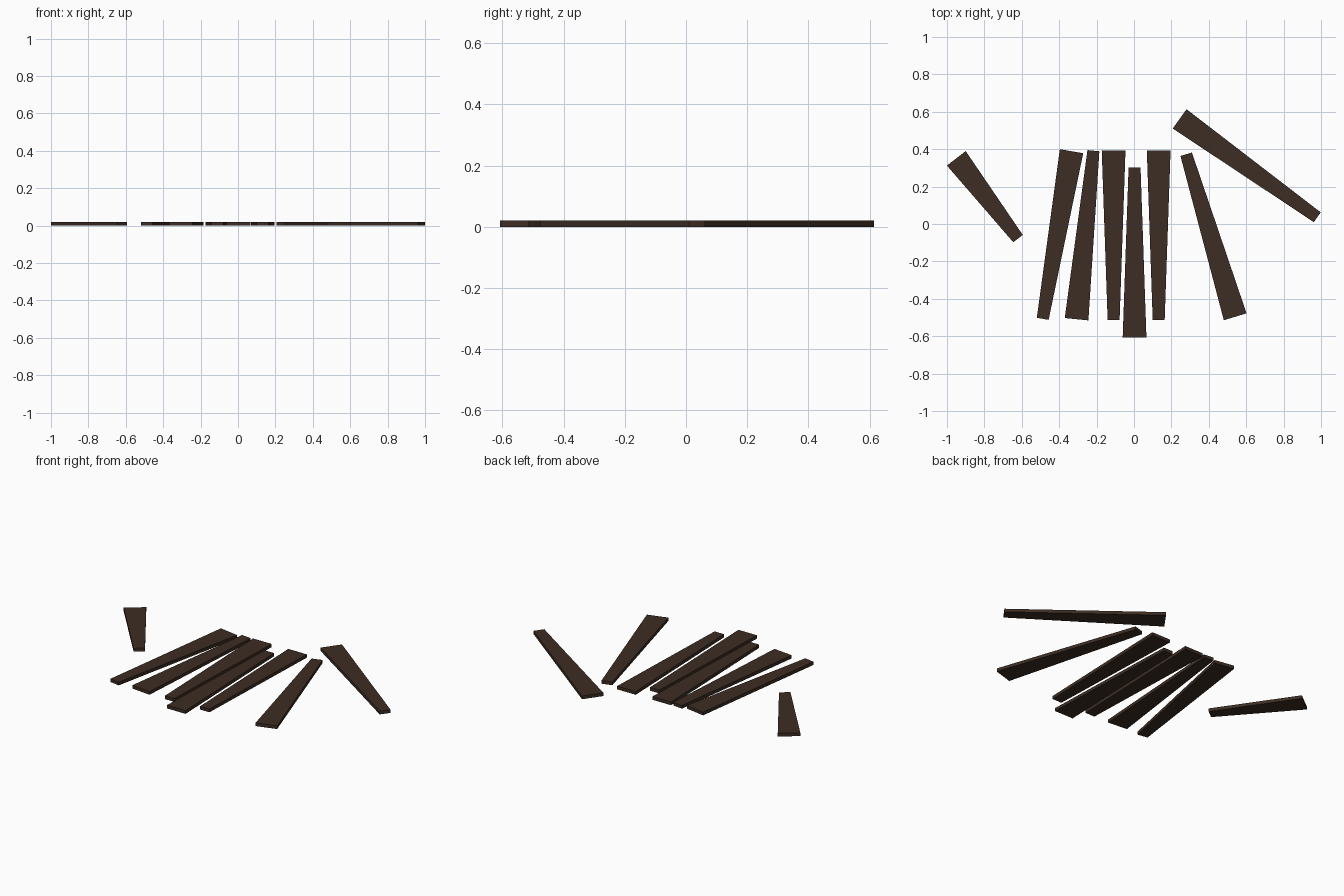
import bpy, bmesh
from mathutils import Vector

if "Cube" in bpy.data.objects:
    bpy.data.objects.remove(bpy.data.objects["Cube"])

THICK, WIDE, NARROW = 0.02, 0.127, 0.064

wood = bpy.data.materials.new("dark brown wood")
wood.diffuse_color = (0.045, 0.026, 0.017, 1)
wood.use_nodes = True
wood.node_tree.nodes["Principled BSDF"].inputs["Base Color"].default_value = wood.diffuse_color


def plank(name, wide_end, narrow_end):
    """Flat tapered board between the middles of its two ends."""
    a, b = Vector(wide_end), Vector(narrow_end)
    d = (b - a).normalized()
    side = Vector((-d.y, d.x))
    outline = [a - side * WIDE / 2, b - side * NARROW / 2,
               b + side * NARROW / 2, a + side * WIDE / 2]
    bm = bmesh.new()
    base = bm.faces.new([bm.verts.new((p.x, p.y, 0)) for p in outline])
    top = bmesh.ops.extrude_face_region(bm, geom=[base])["geom"]
    bmesh.ops.translate(bm, vec=(0, 0, THICK),
                        verts=[v for v in top if isinstance(v, bmesh.types.BMVert)])
    bmesh.ops.recalc_face_normals(bm, faces=bm.faces)
    mesh = bpy.data.meshes.new(name)
    bm.to_mesh(mesh)
    bm.free()
    mesh.materials.append(wood)
    bpy.context.collection.objects.link(bpy.data.objects.new(name, mesh))


# middle of wide end, middle of narrow end
planks = [
    ((-0.95, 0.351), (-0.62, -0.078)),     # short loose board
    ((-0.334, 0.389), (-0.488, -0.507)),
    ((-0.307, -0.509), (-0.217, 0.392)),
    ((-0.109, 0.393), (-0.109, -0.513)),
    ((0.003, -0.607), (0.003, 0.302)),
    ((0.132, 0.393), (0.132, -0.513)),
    ((0.541, -0.496), (0.279, 0.373)),
    ((0.244, 0.562), (0.98, 0.036)),       # slanted loose board
]
for i, (w, n) in enumerate(planks, 1):
    plank(f"plank_{i}", w, n)
